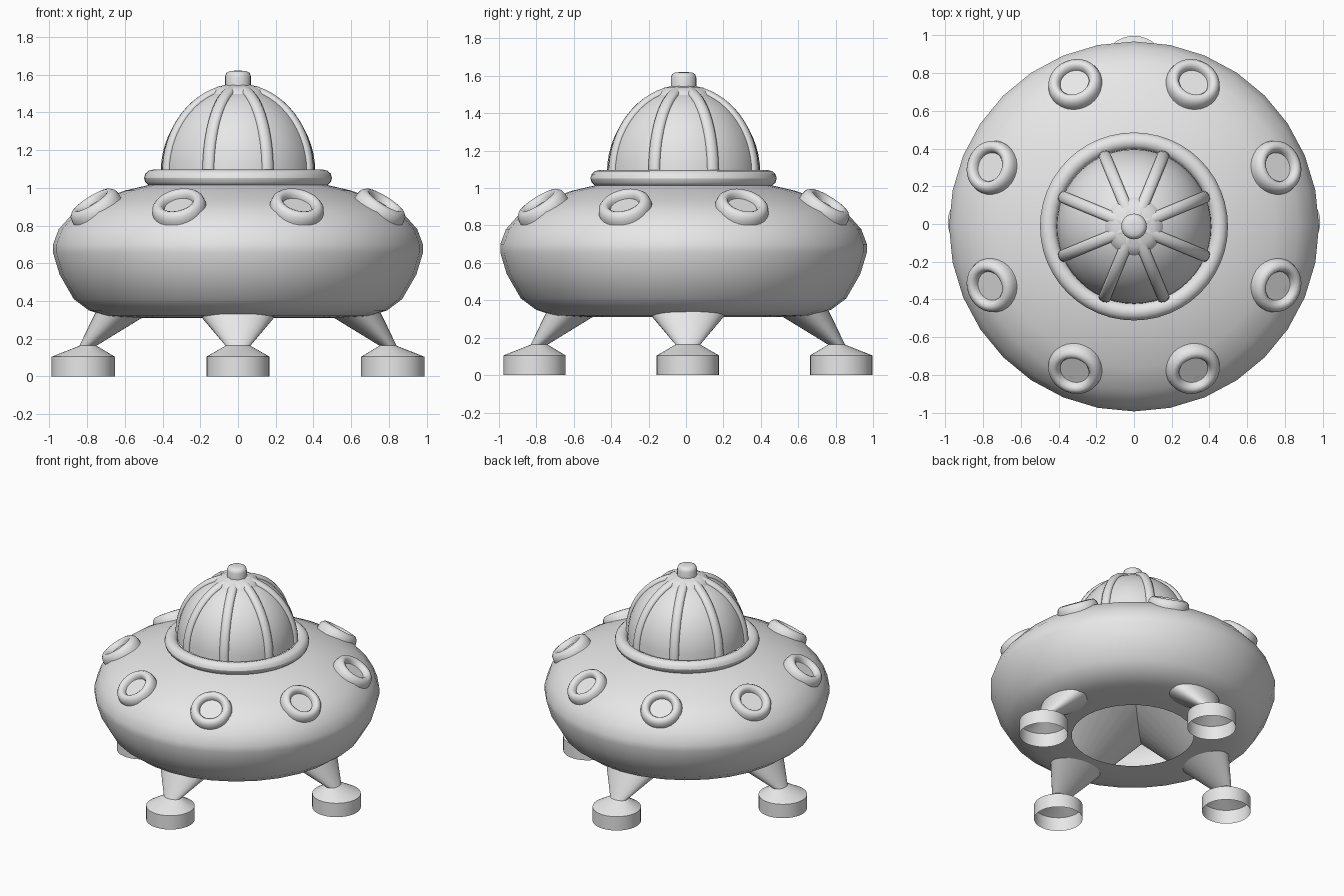
import bpy, bmesh, math
from mathutils import Matrix, Vector

old = bpy.data.objects.get("Cube")
if old:
    bpy.data.objects.remove(old, do_unlink=True)

grey = bpy.data.materials.new("plain grey")
grey.use_nodes = True
grey.diffuse_color = (0.8, 0.8, 0.8, 1)
grey.node_tree.nodes["Principled BSDF"].inputs["Base Color"].default_value = (0.8, 0.8, 0.8, 1)

BODY = Matrix.Translation((0, -0.013, 0))
LEGS = Matrix.Translation((0, 0.01, 0))


def loft(name, rings, sides, matrix, smooth_angle=40, cap_first=False, cap_last=False):
    """Skin a stack of horizontal ellipses given as (centre x, z, radius x, radius y)."""
    bm = bmesh.new()
    loops = []
    for cx, z, rx, ry in rings:
        loops.append([bm.verts.new((cx + rx * math.cos(math.tau * i / sides),
                                    ry * math.sin(math.tau * i / sides), z))
                      for i in range(sides)])
    for low, high in zip(loops, loops[1:]):
        for i in range(sides):
            j = (i + 1) % sides
            bm.faces.new((low[i], low[j], high[j], high[i]))
    if cap_first:
        bm.faces.new(loops[0][::-1])
    if cap_last:
        bm.faces.new(loops[-1])
    mesh = bpy.data.meshes.new(name)
    bm.to_mesh(mesh)
    bm.free()
    obj = bpy.data.objects.new(name, mesh)
    return finish(obj, matrix, smooth_angle)


def finish(obj, matrix, smooth_angle=40):
    if obj.name not in bpy.context.collection.objects:
        bpy.context.collection.objects.link(obj)
    obj.matrix_world = matrix
    obj.data.materials.append(grey)
    bpy.ops.object.select_all(action="DESELECT")
    obj.select_set(True)
    bpy.context.view_layer.objects.active = obj
    bpy.ops.object.shade_smooth_by_angle(angle=math.radians(smooth_angle))
    return obj


def lathe(name, profile, sides, matrix, **options):
    return loft(name, [(0, z, r, r) for r, z in profile], sides, matrix, **options)


# Saucer hull, hollow with a round opening underneath
lathe("hull", [(0.42, 0.31), (0.58, 0.312), (0.70, 0.32), (0.79, 0.35), (0.87, 0.41),
               (0.945, 0.54), (0.98, 0.655), (0.98, 0.70), (0.95, 0.78), (0.87, 0.87),
               (0.75, 0.93), (0.60, 0.985), (0.45, 1.02), (0.38, 1.03)], 32, BODY)

# Rounded collar around the dome
collar = []
for i in range(13):
    a = math.tau * i / 12
    collar.append((0.452 + 0.046 * math.cos(a), 1.052 + 0.044 * math.sin(a)))
lathe("dome_collar", collar, 48, BODY, smooth_angle=60)


# Dome shell
def dome_point(t, grow=0.0):
    return ((0.41 + grow) * math.cos(t), 1.08 + (0.45 + grow) * math.sin(t))


lathe("dome", [dome_point(math.radians(88) * i / 14) for i in range(15)], 48, BODY, cap_last=True)

# Dome ribs, running from the collar to the crown
SPOKES = [math.radians(22.5 + 45 * k) for k in range(8)]
for n, angle in enumerate(SPOKES):
    bm = bmesh.new()
    loops = []
    for i in range(17):
        t = math.radians(85) * i / 16
        r, z = dome_point(t)
        out = Vector((math.cos(t), 0, math.sin(t)))
        loop = []
        for k in range(10):
            a = math.tau * k / 10
            loop.append(bm.verts.new(Vector((r, 0, z)) + out * 0.022 * math.cos(a)
                                     + Vector((0, 0.033 * math.sin(a), 0))))
        loops.append(loop)
    for low, high in zip(loops, loops[1:]):
        for k in range(10):
            m = (k + 1) % 10
            bm.faces.new((low[k], low[m], high[m], high[k]))
    mesh = bpy.data.meshes.new("dome_rib")
    bm.to_mesh(mesh)
    bm.free()
    finish(bpy.data.objects.new(f"dome_rib_{n + 1}", mesh),
           BODY @ Matrix.Rotation(angle, 4, "Z"), 60)

# Crown plate joining the ribs, and the knob on top
crown = [dome_point(math.radians(a), g) for a, g in ((68, 0), (71, 0.014), (76, 0.021), (88, 0.022))]
lathe("dome_crown", crown, 32, BODY, cap_last=True, smooth_angle=60)
lathe("top_knob", [(0.068, 1.53), (0.068, 1.59), (0.062, 1.608), (0.045, 1.618), (0.02, 1.62)],
      24, BODY, cap_last=True, smooth_angle=60)

# Round portholes on the upper hull
porthole = [(0.145, -0.06), (0.145, 0.012), (0.138, 0.04), (0.122, 0.056), (0.105, 0.06),
            (0.09, 0.052), (0.081, 0.036), (0.078, 0.022)]
for n, angle in enumerate(SPOKES):
    place = (BODY @ Matrix.Rotation(angle, 4, "Z") @ Matrix.Translation((0.81, 0, 0.882))
             @ Matrix.Rotation(math.radians(34), 4, "Y"))
    lathe(f"porthole_{n + 1}", porthole, 28, place, cap_last=True, smooth_angle=50)

# Four legs: open cup feet, narrow ankles, and struts flaring up inside the hull
foot_and_strut = [(0.82, 0, 0.167, 0.167), (0.82, 0.105, 0.167, 0.167),
                  (0.795, 0.163, 0.045, 0.066), (0.64, 0.31, 0.13, 0.19),
                  (0.134, 0.79, 0.40, 0.59)]
for n, name in enumerate(("left", "back", "right", "front")):
    loft(f"{name}_leg", foot_and_strut, 32,
         LEGS @ Matrix.Rotation(math.pi / 2 * n, 4, "Z"), smooth_angle=30)
